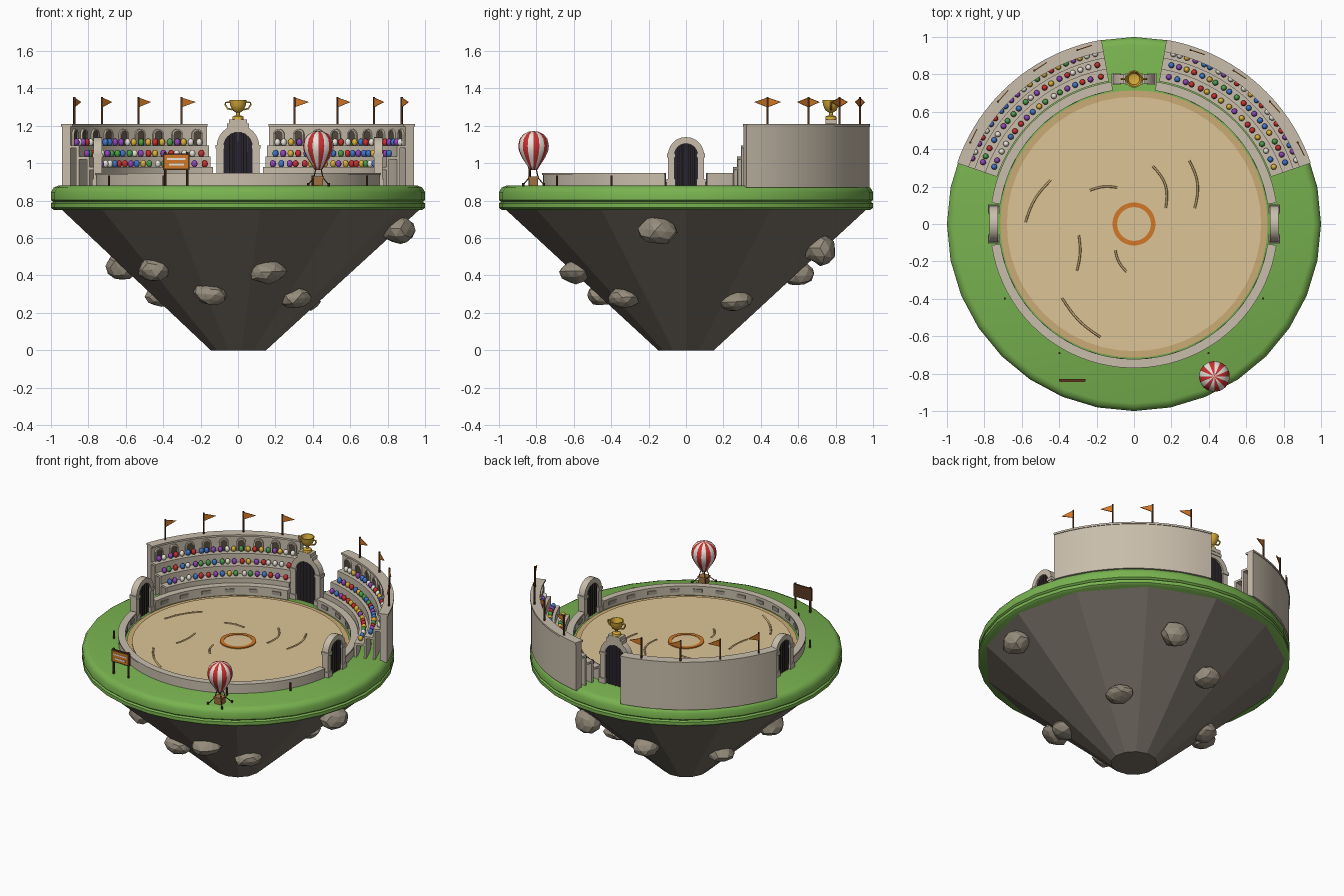
import bpy, bmesh, math, random
from math import sin, cos, pi, radians
from mathutils import Matrix, Vector

if "Cube" in bpy.data.objects:
    bpy.data.objects.remove(bpy.data.objects["Cube"])
random.seed(4)
T = Matrix.Translation

def mat(name, r, g, b):
    m = bpy.data.materials.new(name)
    m.diffuse_color = (r, g, b, 1)
    m.use_nodes = True
    m.node_tree.nodes["Principled BSDF"].inputs["Base Color"].default_value = m.diffuse_color
    return m

STONE = mat("stone", .58, .51, .41); SAND = mat("sand", .72, .55, .30); RIM = mat("sand_rim", .60, .41, .18)
GRASS = mat("grass", .19, .45, .08); ROCK = mat("rock", .19, .165, .135); BOULDER = mat("boulder", .30, .26, .20)
DARK = mat("dark", .02, .016, .03); NICHE = mat("niche", .09, .07, .05); WOOD = mat("wood", .10, .04, .015)
ORANGE = mat("orange", .65, .19, .02); GOLD = mat("gold", .70, .42, .04); PLAQUE = mat("plaque", .36, .32, .26)
RED = mat("red", .60, .03, .03); WHITE = mat("white", .80, .77, .70); WICKER = mat("wicker", .35, .16, .05)
CROWD = [RED, WHITE, mat("blue", .05, .18, .60), mat("green", .07, .35, .07),
         mat("yellow", .72, .45, .04), mat("purple", .28, .06, .50)]

def finish(name, bm, mats, smooth=None):
    bmesh.ops.remove_doubles(bm, verts=bm.verts, dist=1e-5)
    bmesh.ops.recalc_face_normals(bm, faces=bm.faces)
    me = bpy.data.meshes.new(name)
    bm.to_mesh(me); bm.free()
    for m in (mats if isinstance(mats, list) else [mats]):
        me.materials.append(m)
    ob = bpy.data.objects.new(name, me)
    bpy.context.collection.objects.link(ob)
    if smooth:
        bpy.ops.object.select_all(action='DESELECT')
        ob.select_set(True); bpy.context.view_layer.objects.active = ob
        bpy.ops.object.shade_smooth_by_angle(angle=radians(smooth))
    return ob

def sweep(bm, prof, a0=0, a1=360, n=48):
    """Turn a closed (r, z) profile about z from a0 to a1 degrees."""
    full = a1 - a0 >= 360
    rows = []
    for i in range(n if full else n + 1):
        a = radians(a0 + (a1 - a0) * i / n)
        rows.append([bm.verts.new((r * cos(a), r * sin(a), z)) for r, z in prof])
    m, faces = len(prof), []
    for i in range(n):
        A, B = rows[i], rows[(i + 1) % len(rows)]
        for j in range(m):
            k = (j + 1) % m
            if prof[j][0] > 0 or prof[k][0] > 0:
                faces.append((i, bm.faces.new((A[j], B[j], B[k], A[k]))))
    if not full:
        bm.faces.new(rows[0]); bm.faces.new(rows[-1])
    return faces

def rect(r0, r1, z0, z1):
    return [(r0, z0), (r1, z0), (r1, z1), (r0, z1)]

def box(bm, sx, sy, z0, z1, M=Matrix()):
    bmesh.ops.create_cube(bm, size=1, matrix=M @ T((0, 0, (z0 + z1) / 2)) @ Matrix.Diagonal((sx, sy, z1 - z0, 1)))

def post(bm, r, z0, z1, M=Matrix()):
    bmesh.ops.create_cone(bm, cap_ends=True, segments=8, radius1=r, radius2=r, depth=z1 - z0,
                          matrix=M @ T((0, 0, (z0 + z1) / 2)))

def prism(bm, pts, d, M=Matrix()):
    """Extrude an (x, z) outline by depth d in y, centred."""
    f = bm.faces.new([bm.verts.new(M @ Vector((x, -d / 2, z))) for x, z in pts])
    g = bmesh.ops.extrude_face_region(bm, geom=[f])['geom']
    off = M.to_3x3() @ Vector((0, d, 0))
    for v in g:
        if isinstance(v, bmesh.types.BMVert):
            v.co += off

def arch(w, z0, zs, n=12):
    return [(-w, z0)] + [(-w * cos(pi * i / n), zs + w * sin(pi * i / n)) for i in range(n + 1)] + [(w, z0)]

def at(deg, r, z=0):
    """Frame on the circle: local y points outward, local x runs clockwise."""
    a = radians(deg)
    return T((r * cos(a), r * sin(a), z)) @ Matrix.Rotation(a - pi / 2, 4, 'Z')

def tubes(name, paths, r, m):
    cu = bpy.data.curves.new(name, 'CURVE')
    cu.dimensions = '3D'; cu.bevel_depth = r; cu.bevel_resolution = 1; cu.use_fill_caps = True
    for p in paths:
        s = cu.splines.new('POLY'); s.points.add(len(p) - 1)
        for q, c in zip(s.points, p):
            q.co = (*c, 1)
    cu.materials.append(m)
    ob = bpy.data.objects.new(name, cu)
    bpy.context.collection.objects.link(ob)
    bpy.ops.object.select_all(action='DESELECT')
    ob.select_set(True); bpy.context.view_layer.objects.active = ob
    bpy.ops.object.convert(target='MESH')

def lathe(name, prof, m, n=48, smooth=40, M=Matrix()):
    bm = bmesh.new(); sweep(bm, prof, n=n); bm.transform(M)
    return finish(name, bm, m, smooth)

# Floating rock with boulders
lathe("rock_base", [(0, 0), (.15, 0), (.985, .765), (0, .765)], ROCK, 13, None)
bm = bmesh.new()
for x, y, z, w, h in [(.86, -.15, .64, .105, .075), (-.45, -.43, .43, .095, .065), (.16, -.59, .42, .10, .065),
                      (-.15, -.45, .30, .09, .06), (.31, -.33, .28, .09, .055), (-.62, -.06, .45, .09, .08),
                      (-.41, .2, .29, .09, .055), (.35, .27, .265, .09, .055), (.26, .72, .54, .09, .085),
                      (-.11, .6, .41, .09, .065)]:
    M = at(math.degrees(math.atan2(y, x)), math.hypot(x, y), z) @ Matrix.Rotation(random.uniform(-.2, .2), 4, 'Y')
    vs = bmesh.ops.create_icosphere(bm, subdivisions=2, radius=1)['verts']
    for v in vs:
        v.co = M @ (v.co * random.uniform(.9, 1.08) * Vector((w, .085, h)).length / Vector((w, .085, h)).length
                    * 1.0 @ Matrix.Diagonal((w, .085, h)))
finish("boulders", bm, BOULDER)

# Grass, sand and centre ring
lathe("grass", [(0, .75), (.985, .75), (1, .762), (1, .785), (.988, .793), (1, .803), (1, .845), (.985, .87),
                (.96, .88), (0, .88)], GRASS, 32, 50)
lathe("sand_rim", rect(0, .715, .87, .885), RIM)
lathe("sand_floor", rect(0, .68, .87, .892), SAND)
lathe("centre_ring", rect(.09, .115, .885, .899), ORANGE)
lathe("centre_disc", rect(0, .09, .885, .896), SAND)
paths = []
for x0, y0, x1, y1, b in [(-.58, .01, -.445, .235, .02), (-.235, .18, -.09, .195, .012), (.10, .31, .17, .085, .035),
                          (.295, .34, .325, .085, .03), (-.295, -.06, -.305, -.25, .012),
                          (-.10, -.14, -.04, -.255, -.012), (-.385, -.395, -.18, -.605, -.02)]:
    p, q = Vector((x0, y0, .892)), Vector((x1, y1, .892))
    n = Vector((-(q - p).y, (q - p).x, 0)).normalized() * b
    paths.append([p.lerp(q, t / 8) + n * sin(pi * t / 8) for t in range(9)])
tubes("sand_scratches", paths, .006, RIM)

# Arena wall with cap and plaques
bm, bp = bmesh.new(), bmesh.new()
for a0, a1 in [(-171.5, -8.5), (8.5, 81), (99, 171.5)]:
    n = round((a1 - a0) / 4)
    sweep(bm, rect(.727, .765, .87, .94), a0, a1, n)
    sweep(bm, rect(.722, .77, .937, .947), a0, a1, n)
    k = round((a1 - a0) / 12)
    for i in range(k):
        box(bp, .06, .012, .902, .926, at(a0 + (a1 - a0) * (i + .5) / k, .726))
finish("arena_wall", bm, STONE, 30)
finish("wall_plaques", bp, PLAQUE)

# Gates: stone arch, dark door, bars
def gate(name, deg, r, w, R, zs):
    M = at(deg, r)
    bm = bmesh.new()
    prism(bm, arch(R, .88, zs) + arch(w, .88, zs)[::-1], .046, M)
    for s in (-1, 1):
        S = M @ T((s * (w + R) / 2, 0, 0))
        box(bm, R - w + .012, .06, .87, .915, S)
        box(bm, R - w + .010, .058, zs - .012, zs + .008, S)
    finish(name + "_arch", bm, STONE, 30)
    bm = bmesh.new(); prism(bm, arch(w, .87, zs), .024, M)
    finish(name + "_door", bm, DARK)
    tubes(name + "_bars", [[M @ Vector((x * w, y, .88)), M @ Vector((x * w, y, zs + w * math.sqrt(1 - x * x)))]
                           for x in (-.66, -.33, 0, .33, .66) for y in (-.014, .014)], .004, NICHE)
gate("right_gate", 0, .75, .062, .097, 1.043)
gate("left_gate", 180, .75, .062, .097, 1.043)
gate("back_gate", 90, .775, .076, .114, 1.09)

# Trophy on the back gate
bm = bmesh.new()
box(bm, .12, .055, 1.19, 1.212, T((0, .775, 0))); box(bm, .095, .06, 1.21, 1.235, T((0, .775, 0)))
finish("trophy_block", bm, STONE)
lathe("trophy_cup", [(0, 1.235), (.03, 1.235), (.028, 1.25), (.01, 1.257), (.01, 1.27), (.03, 1.283), (.042, 1.31),
                     (.046, 1.337), (.04, 1.337), (.03, 1.3), (0, 1.29)], GOLD, 20, 40, T((0, .775, 0)))
tubes("trophy_handles", [[(s * x, .775, z) for x, z in [(.042, 1.325), (.066, 1.325), (.068, 1.312), (.055, 1.292),
                                                       (.032, 1.287)]] for s in (-1, 1)], .005, GOLD)

# Stands: outer wall, niches, hollow tiers, spectators, flags
wall, niche, surround, tier = (bmesh.new() for _ in range(4))
poles, flags = bmesh.new(), bmesh.new()
fans = [bmesh.new() for _ in CROWD]
tr, tz = [.775, .84, .9, .95], [.98, 1.035, 1.095]
for a0, a1 in [(19, 80), (100, 161)]:
    sweep(wall, rect(.948, .995, .87, 1.2), a0, a1, 20)
    sweep(wall, rect(.935, 1, 1.197, 1.21), a0, a1, 20)
    for i in range(9):
        M = at(a0 + 61 * (i + .5) / 9, .946)
        prism(niche, arch(.023, 1.095, 1.152, 8), .010, M)
        prism(surround, arch(.031, 1.095, 1.152, 8) + arch(.023, 1.095, 1.152, 8)[::-1], .022, M)
    for i in range(3):
        r, z, t = tr[i], tz[i], .015
        sweep(tier, [(r, .87), (r + t, .87), (r + t, z - t), (tr[i + 1] + .003, z - t), (tr[i + 1] + .003, z), (r, z)],
              a0, a1, 20)
        n = 18 + 2 * i
        for j in range(n):
            M = at(a0 + 1.5 + 58 * (j + .5 + random.uniform(-.15, .15)) / n, r + .032, z + .017)
            bmesh.ops.create_uvsphere(random.choice(fans), u_segments=10, v_segments=7, radius=1,
                                      matrix=M @ Matrix.Diagonal((.016, .016, .02, 1)))
    for d in (26.5, 42, 57, 72):
        M = at(d if a0 < 90 else 180 - d, .978)
        post(poles, .006, 1.2, 1.355, M)
        prism(flags, [(.003, 1.3), (.08, 1.327), (.003, 1.35)], .005, M)
finish("stand_walls", wall, STONE, 30)
finish("wall_niches", niche, NICHE)
finish("niche_surrounds", surround, STONE)
finish("seat_tiers", tier, STONE, 30)
finish("flag_poles", poles, WOOD, 50)
finish("flags", flags, ORANGE)
for b, m in zip(fans, CROWD):
    finish("spectators_" + m.name, b, m, 60)

# Striped balloon with basket and ropes
C = T((.43, -.815, 0))
bm = bmesh.new()
prof = [(0, .965), (.02, .965), (.036, .99), (.062, 1.03), (.078, 1.065), (.082, 1.095), (.074, 1.13), (.054, 1.155),
        (.028, 1.168), (0, 1.172)]
for i, f in sweep(bm, prof, n=32):
    f.material_index = (i // 2) % 2
bm.transform(C)
finish("balloon", bm, [RED, WHITE], 60)
bm = bmesh.new()
box(bm, .05, .05, .882, .922, C); box(bm, .06, .06, .92, .93, C)
finish("basket", bm, WICKER)
sq = [(x, y) for x in (-1, 1) for y in (-1, 1)]
tubes("balloon_ropes", [[C @ Vector((x * .024, y * .024, .925)), C @ Vector((x * .014, y * .014, .97))] for x, y in sq]
      + [[C @ Vector((x * .026, y * .026, .92)), C @ Vector((x * .055, y * .055, .885))] for x, y in sq], .003, WOOD)
bm = bmesh.new()
for x, y in sq:
    post(bm, .006, .875, .895, C @ T((x * .055, y * .055, 0)))
finish("balloon_pegs", bm, WOOD)

# Notice board and short stakes
S = T((-.33, -.835, 0))
bm = bmesh.new()
for s in (-1, 1):
    post(bm, .007, .87, 1.06, S @ T((s * .058, 0, 0)))
box(bm, .14, .012, .965, 1.052, S)
for a in (-30, -60, -120, -150):
    post(bm, .006, .87, .935, at(a, .797))
finish("board_frame_and_stakes", bm, WOOD)
bm = bmesh.new(); box(bm, .124, .004, .973, 1.044, S @ T((0, -.007, 0)))
finish("board_panel", bm, ORANGE)
bm = bmesh.new()
for z, w in ((1.022, .10), (.993, .08)):
    box(bm, w, .004, z - .005, z + .005, S @ T((0, -.009, 0)))
finish("board_stripes", bm, WHITE)
